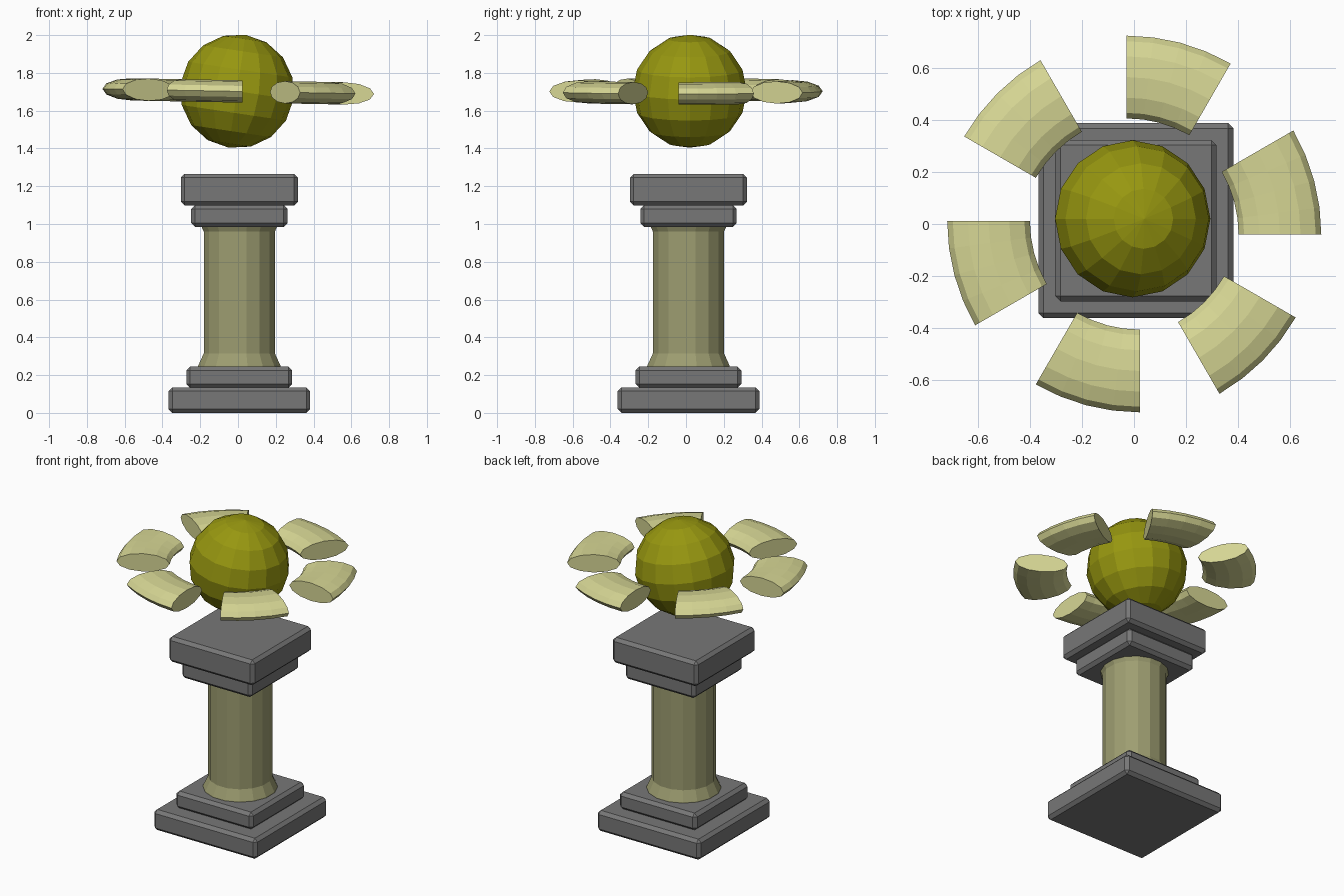
import bpy, bmesh, math
from mathutils import Matrix, Vector

if "Cube" in bpy.data.objects:
    bpy.data.objects.remove(bpy.data.objects["Cube"])


def mat(name, rgb):
    m = bpy.data.materials.new(name)
    m.diffuse_color = (*rgb, 1)
    m.use_nodes = True
    m.node_tree.nodes["Principled BSDF"].inputs["Base Color"].default_value = m.diffuse_color
    return m


STONE = mat("grey_stone", (0.185, 0.185, 0.185))
SAND = mat("dull_sand", (0.34, 0.34, 0.165))
OLIVE = mat("olive_gold", (0.31, 0.31, 0.005))
CREAM = mat("pale_cream", (0.68, 0.68, 0.30))
CX, CY = 0.007, 0.013  # pillar axis


def finish(name, bm, material):
    bmesh.ops.recalc_face_normals(bm, faces=bm.faces)
    me = bpy.data.meshes.new(name)
    bm.to_mesh(me)
    bm.free()
    me.materials.append(material)
    ob = bpy.data.objects.new(name, me)
    bpy.context.collection.objects.link(ob)
    return ob


def slab(name, half, z0, z1, bevel=0.02):
    bm = bmesh.new()
    size = Matrix.Diagonal((2 * half, 2 * half, z1 - z0, 1))
    bmesh.ops.create_cube(bm, size=1, matrix=Matrix.Translation((CX, CY, (z0 + z1) / 2)) @ size)
    bmesh.ops.bevel(bm, geom=bm.edges[:], offset=bevel, segments=1, affect='EDGES')
    return finish(name, bm, STONE)


def bridge(bm, rings):
    """Skin between closed rings of points and cap both ends."""
    rings = [[bm.verts.new(p) for p in r] for r in rings]
    n = len(rings[0])
    for a, b in zip(rings, rings[1:]):
        for i in range(n):
            j = (i + 1) % n
            bm.faces.new((a[i], a[j], b[j], b[i]))
    bm.faces.new(rings[0])
    bm.faces.new(rings[-1])


# Stepped base and capital
slab("base_lower", 0.375, 0.0, 0.135)
slab("base_upper", 0.28, 0.133, 0.245)
slab("capital_lower", 0.255, 0.985, 1.10)
slab("capital_upper", 0.31, 1.098, 1.265)

# Faceted column with flared foot and top
SIDES = 16
bm = bmesh.new()
profile = [(0.225, 0.235), (0.222, 0.25), (0.192, 0.315), (0.192, 0.96), (0.206, 0.99)]
bridge(bm, [[(CX + r * math.cos((i + 0.5) * math.tau / SIDES),
              CY + r * math.sin((i + 0.5) * math.tau / SIDES), z) for i in range(SIDES)]
            for r, z in profile])
finish("column", bm, SAND)

# Tilted low-poly orb
bm = bmesh.new()
bmesh.ops.create_uvsphere(bm, u_segments=16, v_segments=8, radius=0.302,
                          matrix=Matrix.Translation((-0.005, 0.02, 1.703))
                          @ Matrix.Rotation(math.radians(8.5), 4, 'Y'))
finish("orb", bm, OLIVE)

# Six floating ring pieces: 30 degree arcs with an oval section
centres = [(-0.081, -0.041), (-0.029, -0.077), (0.041, -0.064),
           (0.083, 0.011), (0.023, 0.077), (-0.072, 0.041)]
STEPS, SECTION = 4, 12
for k, (px, py) in enumerate(centres):
    rings = []
    for s in range(STEPS + 1):
        a = math.radians(60 * k + 30 * s / STEPS)
        ring = []
        for i in range(SECTION):
            t = math.tau * i / SECTION
            r = 0.642 + 0.159 * math.cos(t)
            x, y = px + r * math.cos(a), py + r * math.sin(a)
            ring.append((x, y, 1.702 - 0.019 * x + 0.059 * math.sin(t)))
        rings.append(ring)
    bm = bmesh.new()
    bridge(bm, rings)
    finish(f"ring_piece_{k + 1}", bm, CREAM)
